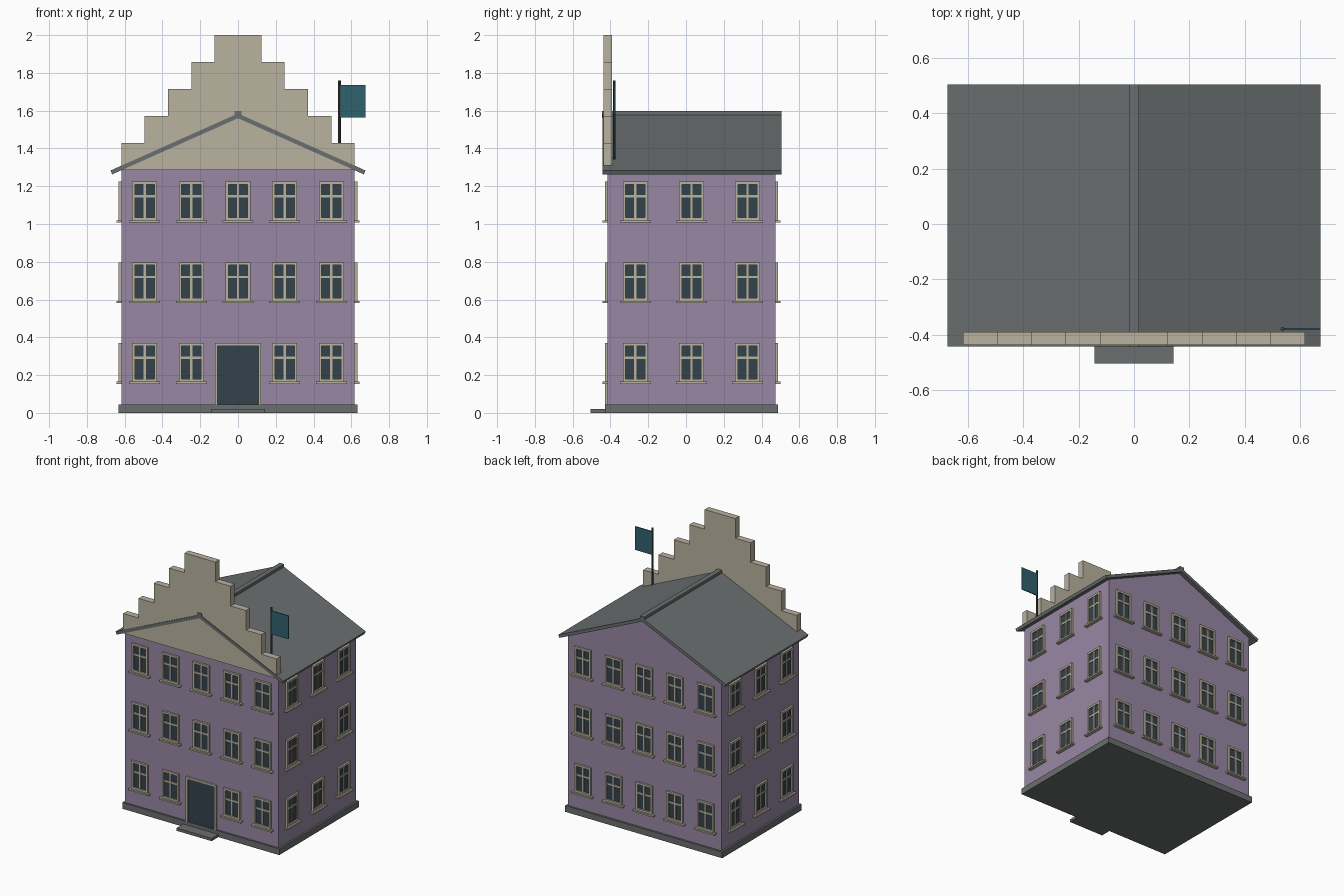
import bpy, bmesh, math
from mathutils import Matrix, Vector

cube = bpy.data.objects.get("Cube")
if cube:
    bpy.data.objects.remove(cube, do_unlink=True)


def material(name, r, g, b):
    m = bpy.data.materials.new(name)
    m.use_nodes = True
    m.diffuse_color = (r, g, b, 1)
    m.node_tree.nodes["Principled BSDF"].inputs["Base Color"].default_value = (r, g, b, 1)
    return m


PLASTER = material("purple plaster", 0.31, 0.245, 0.37)
STONE = material("beige stone", 0.49, 0.445, 0.35)
SLATE = material("grey slate", 0.145, 0.157, 0.157)
GLASS = material("dark glass", 0.034, 0.055, 0.07)
CLOTH = material("teal cloth", 0.03, 0.12, 0.153)
IRON = material("dark iron", 0.055, 0.065, 0.07)

# Main extents of the house
HALF_X, FRONT, BACK = 0.618, -0.415, 0.473
EAVE, APEX = 1.285, 1.56
ROOF_FRONT, ROOF_BACK = -0.443, 0.505


def add_box(bm, x0, x1, y0, y1, z0, z1, index=0):
    size = Vector((x1 - x0, y1 - y0, z1 - z0))
    centre = Vector((x0 + x1, y0 + y1, z0 + z1)) / 2
    result = bmesh.ops.create_cube(bm, size=1, matrix=Matrix.Translation(centre) @ Matrix.Diagonal(size).to_4x4())
    for face in {f for v in result["verts"] for f in v.link_faces}:
        face.material_index = index


def to_mesh(bm, name, *mats):
    bmesh.ops.recalc_face_normals(bm, faces=bm.faces)
    mesh = bpy.data.meshes.new(name)
    bm.to_mesh(mesh)
    bm.free()
    for m in mats:
        mesh.materials.append(m)
    return mesh


def place(name, mesh, location=(0, 0, 0), turn=0):
    obj = bpy.data.objects.new(name, mesh)
    obj.location = location
    obj.rotation_euler.z = turn
    bpy.context.collection.objects.link(obj)
    return obj


def box(name, mat, *extents):
    bm = bmesh.new()
    add_box(bm, *extents)
    return place(name, to_mesh(bm, name, mat))


def prism(name, mat, right_half, y0, y1):
    """Mirror a right-hand outline (x, z) and extrude it along y."""
    outline = right_half + [(-x, z) for x, z in reversed(right_half) if x > 0]
    bm = bmesh.new()
    face = bm.faces.new([bm.verts.new((x, y0, z)) for x, z in outline])
    extruded = bmesh.ops.extrude_face_region(bm, geom=[face])
    moved = [v for v in extruded["geom"] if isinstance(v, bmesh.types.BMVert)]
    bmesh.ops.translate(bm, verts=moved, vec=(0, y1 - y0, 0))
    return place(name, to_mesh(bm, name, mat))


# Plinth, doorstep and walls
box("plinth", SLATE, -0.632, 0.632, -0.428, 0.487, 0, 0.045)
box("doorstep", SLATE, -0.142, 0.142, -0.505, -0.42, 0, 0.02)
prism("walls", PLASTER, [(HALF_X, 0.03), (HALF_X, EAVE), (0, APEX)], FRONT, BACK)

# Roof: one bent slab with a ridge cap
slab = [(0, APEX), (0.666, 1.263), (0.675, 1.283), (0, 1.585)]
bm = bmesh.new()
for side in (1, -1):
    rings = [[bm.verts.new((side * x, y, z)) for x, z in slab] for y in (ROOF_FRONT, ROOF_BACK)]
    for ring in rings:
        bm.faces.new(ring)
    for i in range(3):
        bm.faces.new((rings[0][i], rings[0][i + 1], rings[1][i + 1], rings[1][i]))
bmesh.ops.remove_doubles(bm, verts=bm.verts, dist=0.0001)
place("roof", to_mesh(bm, "roof", SLATE))
box("ridge_cap", SLATE, -0.018, 0.018, ROOF_FRONT - 0.001, ROOF_BACK, 1.562, 1.597)

# Stepped front gable
STEPS = 5
tread, rise = HALF_X / STEPS, (2 - EAVE) / STEPS
stairs = [(HALF_X, EAVE)]
for i in range(STEPS):
    x = HALF_X - i * tread
    stairs += [(x, EAVE + (i + 1) * rise), (x - tread, EAVE + (i + 1) * rise)]
    if i == STEPS - 1:
        stairs.pop()
prism("stepped_gable", STONE, stairs, -0.438, -0.391)

# Window: frame bars, cross bars, sill and a glass plate; outside is -y
W, H, BAR, OUT = 0.066, 0.205, 0.015, -0.014
bm = bmesh.new()
for side in (-1, 1):
    inner, outer = sorted((side * W, side * (W - BAR)))
    add_box(bm, inner, outer, OUT, 0.005, 0, H)
add_box(bm, BAR - W, W - BAR, OUT, 0.005, H - BAR, H)
add_box(bm, BAR - W, W - BAR, OUT, 0.005, 0, BAR)
add_box(bm, -0.006, 0.006, -0.01, 0.005, BAR, H - BAR)
add_box(bm, BAR - W, W - BAR, -0.0095, 0.005, 0.121, 0.134)
add_box(bm, -0.082, 0.082, -0.026, 0.005, -0.011, 0)
add_box(bm, BAR - W, W - BAR, -0.004, 0.004, BAR, H - BAR, 1)
window = to_mesh(bm, "window", STONE, GLASS)

FLOORS = [0.165, 0.592, 1.019]
COLUMNS = [-0.494, -0.247, 0, 0.247, 0.494]
BAYS = [-0.268, 0.029, 0.325]
for floor, z in enumerate(FLOORS, 1):
    for n, x in enumerate(COLUMNS, 1):
        if floor > 1 or x != 0:
            place(f"front_window_{floor}_{n}", window, (x, FRONT, z))
        place(f"back_window_{floor}_{n}", window, (x, BACK, z), math.pi)
    for n, y in enumerate(BAYS, 1):
        place(f"left_window_{floor}_{n}", window, (HALF_X, y, z), math.pi / 2)
        place(f"right_window_{floor}_{n}", window, (-HALF_X, y, z), -math.pi / 2)

# Front door with its surround
bm = bmesh.new()
add_box(bm, -0.122, -0.108, FRONT - 0.014, FRONT + 0.005, 0.045, 0.37)
add_box(bm, 0.108, 0.122, FRONT - 0.014, FRONT + 0.005, 0.045, 0.37)
add_box(bm, -0.108, 0.108, FRONT - 0.014, FRONT + 0.005, 0.354, 0.37)
place("door_surround", to_mesh(bm, "door_surround", STONE))
box("door", GLASS, -0.108, 0.108, FRONT - 0.005, FRONT + 0.004, 0.045, 0.354)

# Flag on a pole behind the gable
bm = bmesh.new()
bmesh.ops.create_cone(bm, cap_ends=True, segments=8, radius1=0.007, radius2=0.007, depth=0.42,
                      matrix=Matrix.Translation((0.537, -0.38, 1.55)))
place("flag_pole", to_mesh(bm, "flag_pole", IRON))
box("flag", CLOTH, 0.542, 0.674, -0.383, -0.376, 1.565, 1.735)
